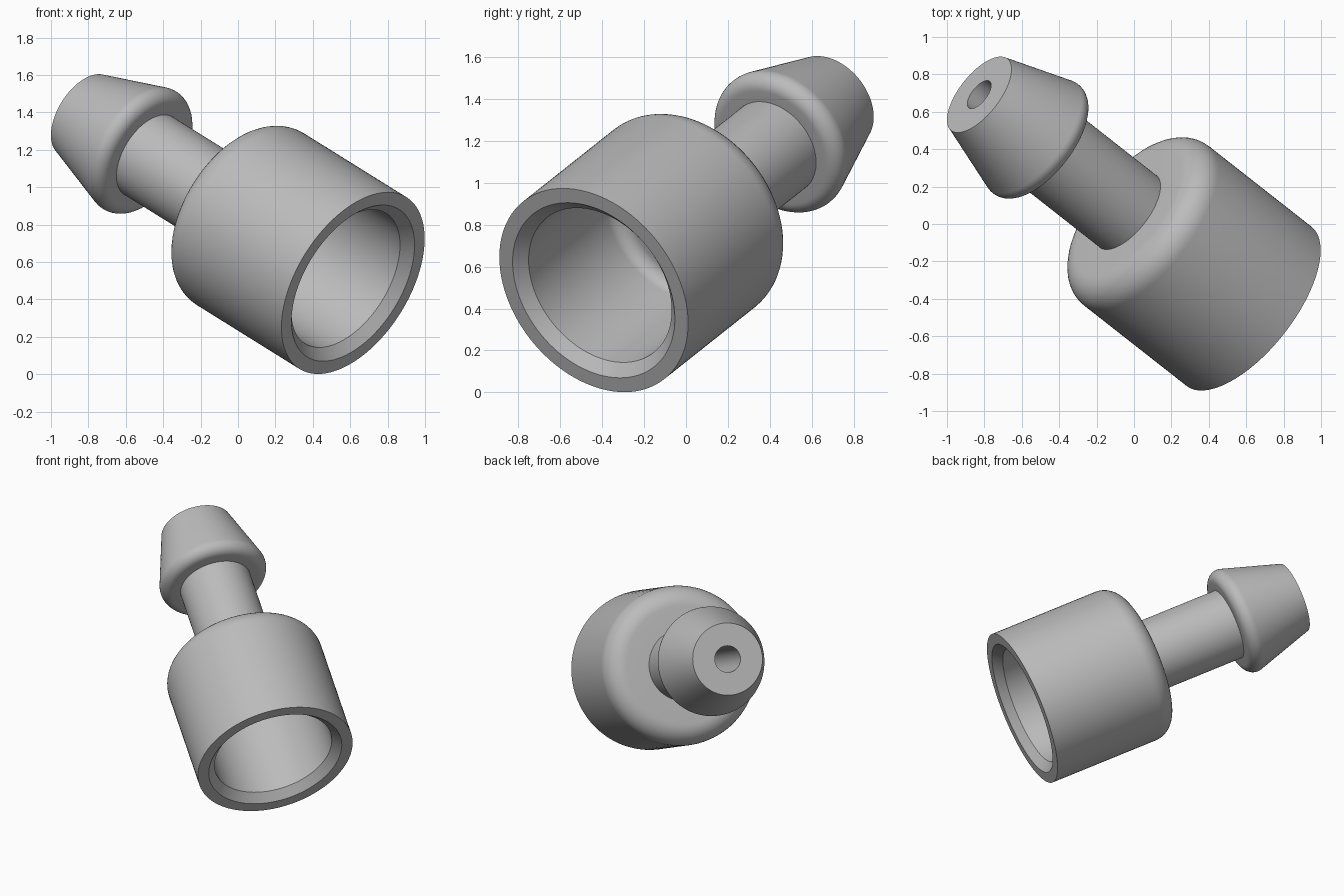
import bpy, bmesh, math
from mathutils import Vector, Matrix

cube = bpy.data.objects.get("Cube")
if cube:
    bpy.data.objects.remove(cube)

SEGMENTS = 96
RIM_CENTRE = Vector((0.615, -0.44, 0.487))
TIP_CENTRE = Vector((-0.8275, 0.692, 1.385))
AXIS = (TIP_CENTRE - RIM_CENTRE).normalized()
LENGTH = (TIP_CENTRE - RIM_CENTRE).length


def arc(radius, height, r, start, end, steps=10):
    """Rounded corner as (radius, height) points; angle 0 points outward."""
    angles = [math.radians(start + (end - start) * i / steps) for i in range(steps + 1)]
    return [(radius + r * math.cos(a), height + r * math.sin(a)) for a in angles]


# Angle of the cone that runs from the rounded barb edge to the tip
TIP_R, BARB_R, BARB_H, BARB_ROUND = 0.244, 0.30, 1.615, 0.07
run, rise = LENGTH - BARB_H, BARB_R - TIP_R
taper = math.degrees(math.atan2(rise, run) + math.asin(BARB_ROUND / math.hypot(run, rise)))

# Closed half section, from the socket rim along the outside and back inside
profile = [(0.465, 0.0), (0.541, 0.0)]                       # rim
profile += arc(0.401, 0.775, 0.14, 0, 90)                    # rounded shoulder
profile += [(0.245, 0.915), (0.245, 1.545)]                  # neck
profile += arc(BARB_R, BARB_H, BARB_ROUND, -90, taper)       # barb edge
profile += [(TIP_R, LENGTH), (0.09, LENGTH), (0.09, 0.785)]  # tip and bore
profile += arc(0.34, 0.715, 0.07, 90, 0)                     # socket floor
profile += [(0.41, 0.055)]                                   # lead-in chamfer

# Revolve the section about z
bm = bmesh.new()
verts = [bm.verts.new((r, 0, h)) for r, h in profile]
edges = [bm.edges.new((a, b)) for a, b in zip(verts, verts[1:] + verts[:1])]
bmesh.ops.spin(bm, geom=verts + edges, cent=(0, 0, 0), axis=(0, 0, 1),
               angle=math.tau, steps=SEGMENTS, use_merge=True)
bmesh.ops.remove_doubles(bm, verts=bm.verts, dist=0.0001)
bmesh.ops.recalc_face_normals(bm, faces=bm.faces)

# Tilt the part into its resting pose
tilt = AXIS.to_track_quat('Z', 'Y').to_matrix().to_4x4()
bm.transform(Matrix.Translation(RIM_CENTRE) @ tilt)
mesh = bpy.data.meshes.new("barbed_socket")
bm.to_mesh(mesh)
bm.free()
part = bpy.data.objects.new("barbed_socket", mesh)
bpy.context.collection.objects.link(part)

# Plain grey
grey = bpy.data.materials.new("grey")
grey.use_nodes = True
colour = (0.5, 0.5, 0.5, 1)
grey.diffuse_color = colour
grey.node_tree.nodes["Principled BSDF"].inputs["Base Color"].default_value = colour
mesh.materials.append(grey)

bpy.ops.object.select_all(action='DESELECT')
part.select_set(True)
bpy.context.view_layer.objects.active = part
bpy.ops.object.shade_smooth_by_angle(angle=math.radians(30))
